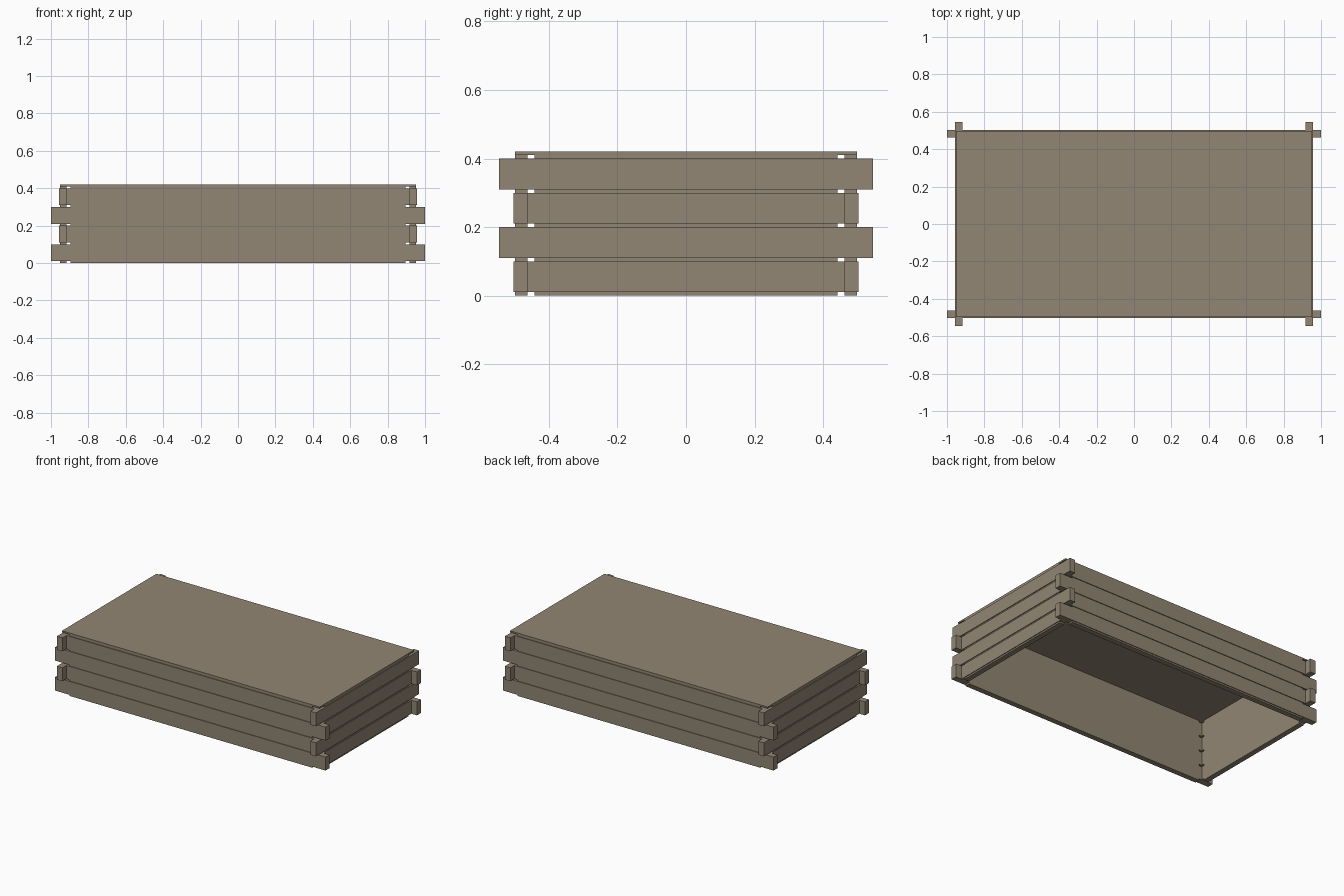
import bpy
import bmesh
from mathutils import Matrix, Vector

cube = bpy.data.objects.get("Cube")
if cube:
    bpy.data.objects.remove(cube, do_unlink=True)

# One weathered wood colour
wood = bpy.data.materials.new("weathered_wood")
wood.use_nodes = True
colour = (0.285, 0.238, 0.172, 1)
wood.diffuse_color = colour
wood.node_tree.nodes["Principled BSDF"].inputs["Base Color"].default_value = colour

# Main dimensions: outer half sizes, board thickness, tab overhang, course height
HALF = (0.957, 0.503)
THICK = 0.041
TAB = 0.042
STEP = 0.1
GAP = 0.01
LIP = 0.005
COURSES = 4


def make_part(name, boxes):
    """Build one object from (low corner, high corner) boxes."""
    bm = bmesh.new()
    for low, high in boxes:
        low, high = Vector(low), Vector(high)
        matrix = Matrix.Translation((low + high) / 2) @ Matrix.Diagonal((*(high - low), 1))
        bmesh.ops.create_cube(bm, size=1, matrix=matrix)
    mesh = bpy.data.meshes.new(name)
    bm.to_mesh(mesh)
    bm.free()
    mesh.materials.append(wood)
    obj = bpy.data.objects.new(name, mesh)
    bpy.context.collection.objects.link(obj)


def wall_box(axis, side, reach, inner, outer, z0, z1):
    """Box running along the given axis, on the given side of the other axis."""
    a, b = sorted((side * inner, side * outer))
    if axis == 0:
        return (-reach, a, z0), (reach, b, z1)
    return (a, -reach, z0), (b, reach, z1)


# Stacked boards: long and short walls take turns to run through the corners
walls = (("front", 0, -1), ("back", 0, 1), ("left", 1, 1), ("right", 1, -1))
for wall, axis, side in walls:
    outer = HALF[1 - axis]
    inner = outer - THICK
    inside_end = HALF[axis] - THICK
    for course in range(COURSES):
        z = course * STEP
        crosses = course % 2 == axis
        reach = HALF[axis] + TAB if crosses else inside_end
        make_part(f"{wall}_board_{course + 1}", [
            wall_box(axis, side, reach, inner, outer, z + GAP, z + STEP),
            # Recessed tongue filling the joint below the board
            wall_box(axis, side, inside_end - 0.02, inner, outer - LIP, z, z + GAP),
        ])
    # Tongue carrying the lid
    top = COURSES * STEP
    make_part(f"{wall}_lid_rail", [
        wall_box(axis, side, inside_end - 0.02, inner, outer - LIP, top, top + GAP)])

# Flat lid panel
x, y = HALF[0] - LIP, HALF[1] - LIP
make_part("lid", [((-x, -y, top + GAP), (x, y, top + 2 * GAP))])
